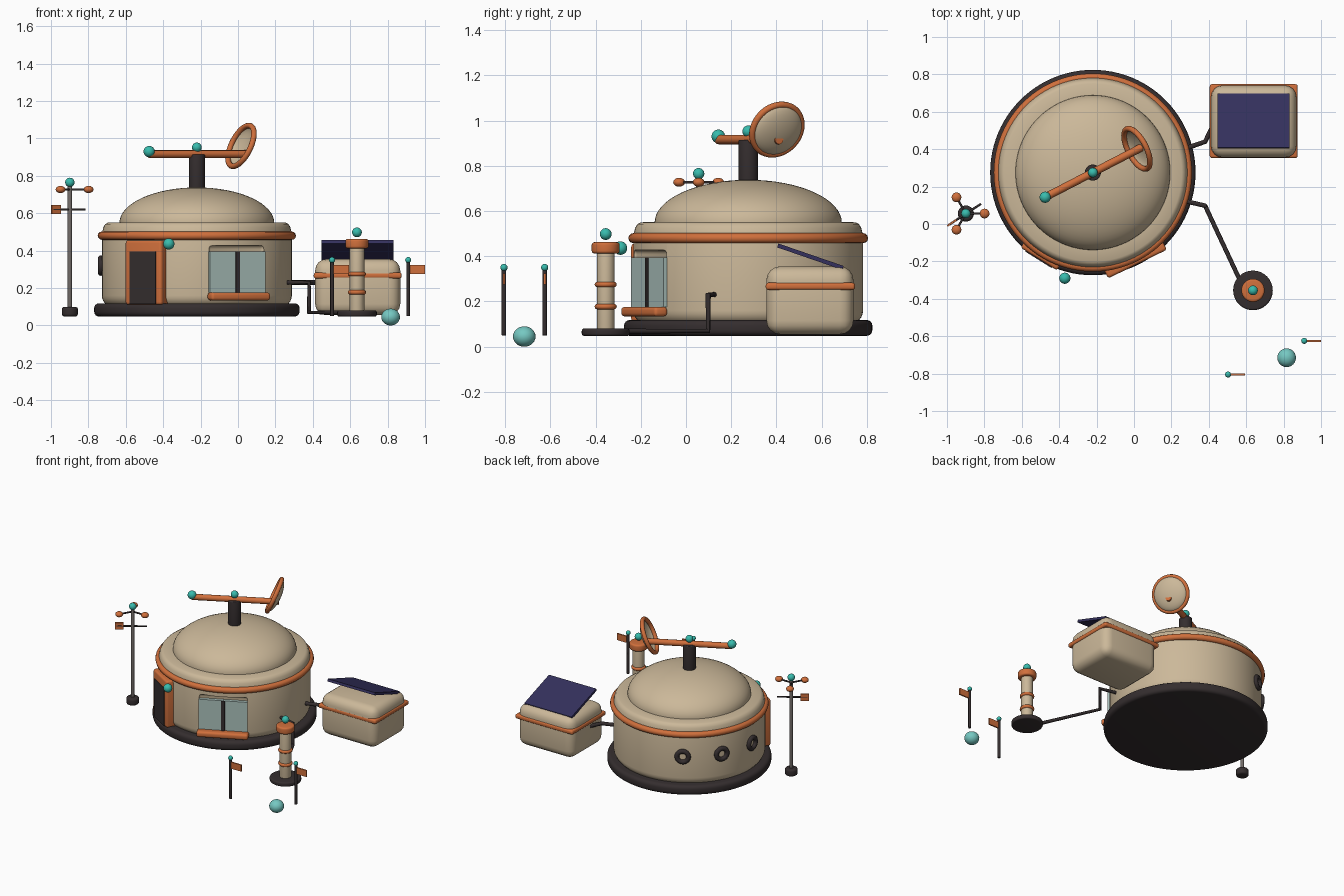
import bpy, bmesh, math
from mathutils import Vector, Matrix
from math import cos, sin, pi, radians

if "Cube" in bpy.data.objects:
    bpy.data.objects.remove(bpy.data.objects["Cube"])

def material(name, rgb):
    m = bpy.data.materials.new(name)
    m.diffuse_color = (*rgb, 1)
    m.use_nodes = True
    m.node_tree.nodes["Principled BSDF"].inputs["Base Color"].default_value = m.diffuse_color
    return m

BEIGE = material("warm beige", (0.60, 0.48, 0.32))
ORANGE = material("rust orange", (0.63, 0.16, 0.045))
DARK = material("charcoal", (0.035, 0.027, 0.028))
NAVY = material("solar navy", (0.035, 0.03, 0.11))
TEAL = material("teal", (0.04, 0.50, 0.42))
AQUA = material("pale aqua", (0.18, 0.58, 0.54))
GLASS = material("window glass", (0.40, 0.53, 0.50))
GREY = material("pole grey", (0.17, 0.15, 0.14))

def smooth(ob, angle=35):
    bpy.ops.object.select_all(action='DESELECT')
    ob.select_set(True)
    bpy.context.view_layer.objects.active = ob
    bpy.ops.object.shade_smooth_by_angle(angle=radians(angle))

def finish(name, bm, mat, loc=(0, 0, 0), rot=None):
    bmesh.ops.recalc_face_normals(bm, faces=bm.faces)
    me = bpy.data.meshes.new(name)
    bm.to_mesh(me)
    bm.free()
    me.materials.append(mat)
    ob = bpy.data.objects.new(name, me)
    bpy.context.collection.objects.link(ob)
    ob.matrix_world = Matrix.Translation(loc) @ (rot or Matrix())
    smooth(ob)
    return ob

def lathe(name, profile, mat, loc=(0, 0, 0), rot=None, n=64):
    """Revolve an (r, z) profile that starts and ends on the axis."""
    bm = bmesh.new()
    rings = [[bm.verts.new((r * cos(2 * pi * i / n), r * sin(2 * pi * i / n), z)) for i in range(n)]
             if r > 0 else [bm.verts.new((0, 0, z))] for r, z in profile]
    for a, b in zip(rings, rings[1:]):
        for i in range(n):
            j = (i + 1) % n
            if len(a) == 1:
                bm.faces.new((a[0], b[j], b[i]))
            elif len(b) == 1:
                bm.faces.new((a[i], a[j], b[0]))
            else:
                bm.faces.new((a[i], a[j], b[j], b[i]))
    return finish(name, bm, mat, loc, rot)

def drum(name, r, z0, z1, bev, mat, xy, n=32):
    """Upright cylinder with rounded rims."""
    arc = [(bev * sin(t * pi / 8), bev * cos(t * pi / 8)) for t in range(5)]
    prof = [(0, z0)] + [(r - bev + s, z0 + bev - c) for s, c in arc]
    prof += [(r - bev + s, z1 - bev + c) for s, c in reversed(arc)] + [(0, z1)]
    return lathe(name, prof, mat, (*xy, 0), n=n)

def torus(name, R, r, mat, loc, rot=None, n=64, m=12):
    bm = bmesh.new()
    v = [[bm.verts.new(((R + r * cos(2 * pi * j / m)) * cos(2 * pi * i / n),
                        (R + r * cos(2 * pi * j / m)) * sin(2 * pi * i / n),
                        r * sin(2 * pi * j / m))) for j in range(m)] for i in range(n)]
    for i in range(n):
        for j in range(m):
            bm.faces.new((v[i][j], v[(i + 1) % n][j], v[(i + 1) % n][(j + 1) % m], v[i][(j + 1) % m]))
    return finish(name, bm, mat, loc, rot)

def ball(name, r, mat, loc, squash=1.0):
    bm = bmesh.new()
    bmesh.ops.create_uvsphere(bm, u_segments=24, v_segments=14, radius=r)
    bmesh.ops.scale(bm, vec=(1, 1, squash), verts=bm.verts)
    return finish(name, bm, mat, loc)

def box(name, size, mat, loc, rot=None, bevel=0.0):
    bm = bmesh.new()
    bmesh.ops.create_cube(bm, size=1)
    bmesh.ops.scale(bm, vec=size, verts=bm.verts)
    if bevel:
        bmesh.ops.bevel(bm, geom=bm.edges[:], offset=bevel, segments=4, profile=0.5, affect='EDGES')
    return finish(name, bm, mat, loc, rot)

def tube(name, points, r, mat):
    cu = bpy.data.curves.new(name, 'CURVE')
    cu.dimensions = '3D'
    cu.bevel_depth, cu.bevel_resolution, cu.use_fill_caps = r, 4, True
    sp = cu.splines.new('POLY')
    sp.points.add(len(points) - 1)
    for p, co in zip(sp.points, points):
        p.co = (*co, 1)
    cu.materials.append(mat)
    ob = bpy.data.objects.new(name, cu)
    bpy.context.collection.objects.link(ob)
    bpy.ops.object.select_all(action='DESELECT')
    ob.select_set(True)
    bpy.context.view_layer.objects.active = ob
    bpy.ops.object.convert(target='MESH')
    smooth(bpy.context.object)

# ---- main hut: base, wall with rounded foot, ledge and dome ----
CX, CY = -0.22, 0.275

def on_wall(az, R, z, side=0.0):
    """Position and rotation on the round wall; local x points outward."""
    a = radians(az)
    return ((CX + R * cos(a) - side * sin(a), CY + R * sin(a) + side * cos(a), z),
            Matrix.Rotation(a, 4, 'Z'))

drum("base_ring", 0.549, 0.048, 0.118, 0.025, DARK, (CX, CY), 96)
wall = [(0, 0.09), (0.45, 0.09)]
wall += [(0.448 + 0.06 * sin(t * pi / 12), 0.16 - 0.06 * cos(t * pi / 12)) for t in range(1, 7)]
wall += [(0.508, 0.49), (0.50, 0.525), (0.49, 0.542), (0.475, 0.55), (0.40, 0.552), (0, 0.552)]
body = lathe("hut_wall", wall, BEIGE, (CX, CY, 0), n=96)
dome = [(0, 0.53), (0.414, 0.53)]
dome += [(0.414 * cos(t * pi / 32), 0.548 + 0.19 * sin(t * pi / 32)) for t in range(16)] + [(0, 0.738)]
lathe("roof_dome", dome, BEIGE, (CX, CY, 0), n=96)
torus("roof_rim", 0.508, 0.022, ORANGE, (CX, CY, 0.48), n=96)

# ---- window: recess cut in the wall, two panes, mullion and sill ----
WIN = 296
cutter = box("window_cutter", (0.2, 0.335, 0.26), BEIGE, *on_wall(WIN, 0.572, 0.298), bevel=0.02)
cutter.hide_render = True
mod = body.modifiers.new("recess", 'BOOLEAN')
mod.operation, mod.object = 'DIFFERENCE', cutter
bpy.context.view_layer.objects.active = body
bpy.ops.object.modifier_apply(modifier=mod.name)
bpy.data.objects.remove(cutter)
smooth(body)
for s in (-1, 1):
    box("window_pane", (0.03, 0.163, 0.22), GLASS, *on_wall(WIN, 0.482, 0.285, s * 0.083))
box("window_mullion", (0.04, 0.024, 0.22), DARK, *on_wall(WIN, 0.483, 0.285))
box("window_sill", (0.065, 0.35, 0.042), ORANGE, *on_wall(WIN, 0.512, 0.155), bevel=0.015)

# ---- door with lamp ----
DOOR = 238
box("door_frame", (0.10, 0.23, 0.345), ORANGE, *on_wall(DOOR, 0.495, 0.283), bevel=0.015)
box("door_panel", (0.008, 0.165, 0.28), DARK, *on_wall(DOOR, 0.546, 0.255))
ball("door_lamp", 0.03, TEAL, (-0.37, -0.29, 0.436))

# ---- portholes around the back left ----
for az in (120, 150, 180):
    loc, rot = on_wall(az, 0.513, 0.32)
    torus("porthole_ring", 0.039, 0.016, DARK, loc, rot @ Matrix.Rotation(pi / 2, 4, 'Y'), n=32)

# ---- roof antenna: mast, boom and dish ----
drum("antenna_mast", 0.043, 0.70, 0.915, 0.006, DARK, (CX, CY))
tube("antenna_boom", [(-0.475, 0.143, 0.916), (0.045, 0.412, 0.916)], 0.021, ORANGE)
ball("boom_end_ball", 0.03, TEAL, (-0.475, 0.143, 0.93))
ball("mast_top_ball", 0.026, TEAL, (CX, CY, 0.952))
DISH = (0.016, 0.402, 0.96)
aim = Vector((0.81, 0.42, -0.40)).to_track_quat('Z', 'Y').to_matrix().to_4x4()
bowl = [(0.12 * sin(t * pi / 16), 0.045 * cos(t * pi / 16)) for t in range(9)]
inner = [(r * 0.96, z - 0.007) for r, z in reversed(bowl)]
lathe("dish_bowl", bowl + inner, BEIGE, DISH, aim, n=48)
torus("dish_rim", 0.119, 0.015, ORANGE, DISH, aim, n=48)

# ---- solar power unit ----
box("power_box", (0.455, 0.385, 0.30), BEIGE, (0.64, 0.548, 0.205), bevel=0.06)
box("power_box_band", (0.47, 0.395, 0.032), ORANGE, (0.64, 0.55, 0.267), bevel=0.012)
box("solar_panel", (0.385, 0.305, 0.018), NAVY, (0.64, 0.55, 0.398),
    Matrix.Rotation(radians(-19), 4, 'X'))

# ---- pipes ----
tube("power_pipe", [(0.25, 0.395, 0.23), (0.38, 0.44, 0.23), (0.43, 0.54, 0.23)], 0.013, DARK)
tube("beacon_pipe", [(0.24, 0.13, 0.23), (0.38, 0.098, 0.23), (0.38, 0.098, 0.07),
                     (0.58, -0.33, 0.068)], 0.012, DARK)

# ---- beacon tower ----
BX = (0.636, -0.355)
drum("beacon_base", 0.106, 0.048, 0.08, 0.01, DARK, BX)
drum("beacon_column", 0.039, 0.07, 0.43, 0.012, BEIGE, BX)
for z in (0.177, 0.275):
    torus("beacon_ring", 0.037, 0.012, ORANGE, (*BX, z), n=32)
drum("beacon_cap", 0.062, 0.412, 0.462, 0.012, ORANGE, BX)
ball("beacon_ball", 0.026, TEAL, (*BX, 0.498))

# ---- weather mast ----
MX, MY = -0.899, 0.056
drum("weather_base", 0.043, 0.048, 0.10, 0.014, DARK, (MX, MY))
drum("weather_pole", 0.012, 0.09, 0.75, 0.002, GREY, (MX, MY), 16)
ball("weather_ball", 0.025, TEAL, (MX, MY, 0.765))
for k in range(3):
    a = 2 * pi * k / 3
    tip = (MX + 0.1 * cos(a), MY + 0.1 * sin(a), 0.727)
    tube("cup_arm", [(MX, MY, 0.727), tip], 0.006, DARK)
    ball("wind_cup", 0.026, ORANGE, tip, 0.75)
tube("vane_rod", [(-0.99, -0.005, 0.62), (-0.818, 0.108, 0.62)], 0.006, DARK)
box("vane_plate", (0.058, 0.01, 0.05), ORANGE, (-0.974, 0.006, 0.62), Matrix.Rotation(0.58, 4, 'Z'))

# ---- marker flags and ground orb ----
for x, y in ((0.503, -0.805), (0.91, -0.625)):
    drum("marker_pole", 0.01, 0.05, 0.35, 0.002, DARK, (x, y), 16)
    ball("marker_ball", 0.016, TEAL, (x, y, 0.35))
    box("marker_flag", (0.085, 0.01, 0.048), ORANGE, (x + 0.047, y, 0.299))
ball("ground_orb", 0.05, AQUA, (0.816, -0.715, 0.045), 0.9)
